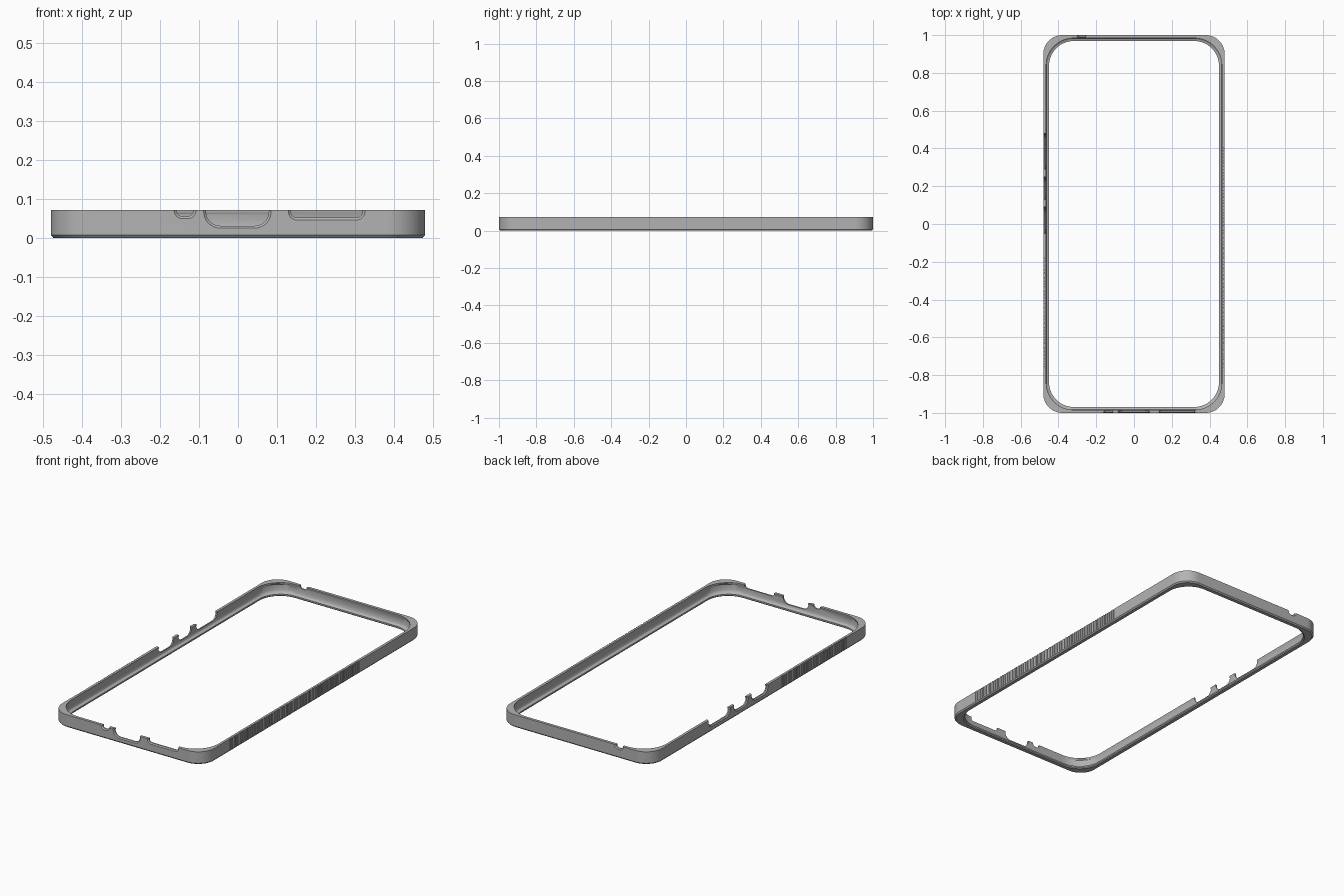
import bpy, bmesh, math, random
from mathutils import Vector

if "Cube" in bpy.data.objects:
    bpy.data.objects.remove(bpy.data.objects["Cube"])

random.seed(4)
H = 0.072  # frame height

grey = bpy.data.materials.new("mid grey")
grey.diffuse_color = (0.45, 0.45, 0.45, 1)
grey.use_nodes = True
grey.node_tree.nodes["Principled BSDF"].inputs["Base Color"].default_value = grey.diffuse_color


def make_object(name, bm):
    bmesh.ops.recalc_face_normals(bm, faces=bm.faces)
    me = bpy.data.meshes.new(name)
    bm.to_mesh(me)
    bm.free()
    me.materials.append(grey)
    ob = bpy.data.objects.new(name, me)
    bpy.context.collection.objects.link(ob)
    return ob


def rounded_ring(hx, hy, r, segs=14):
    pts = []
    for k, (sx, sy) in enumerate(((1, 1), (-1, 1), (-1, -1), (1, -1))):
        for i in range(segs + 1):
            a = math.radians(90) * (k + i / segs)
            pts.append((sx * (hx - r) + r * math.cos(a), sy * (hy - r) + r * math.sin(a)))
    return pts


# Frame: rounded rectangles (half width, half length, corner radius, z)
# lofted around the wall section
section = [
    (0.480, 1.000, 0.100, 0.007), (0.480, 1.000, 0.100, H),
    (0.465, 0.984, 0.145, H), (0.465, 0.984, 0.145, H - 0.006),
    (0.468, 0.987, 0.145, H - 0.012), (0.468, 0.987, 0.145, 0.028),
    (0.464, 0.983, 0.143, 0.019), (0.457, 0.976, 0.138, 0.014),
    (0.450, 0.969, 0.132, 0.013), (0.450, 0.969, 0.132, 0.005),
    (0.455, 0.974, 0.132, 0.000), (0.474, 0.994, 0.096, 0.000),
]
bm = bmesh.new()
rings = [[bm.verts.new((x, y, z)) for x, y in rounded_ring(hx, hy, r)] for hx, hy, r, z in section]
n = len(rings[0])
for a, b in zip(rings, rings[1:] + rings[:1]):
    for i in range(n):
        j = (i + 1) % n
        bm.faces.new((a[i], a[j], b[j], b[i]))
frame = make_object("bumper_frame", bm)

cut = bmesh.new()


def u_shape(u0, u1, z0, r, segs=8):
    """Open-top slot outline with two rounded lower corners."""
    pts = [(u0, 0.1)]
    for cu, start in ((u0 + r, 180), (u1 - r, 270)):
        for i in range(segs + 1):
            a = math.radians(start + 90 * i / segs)
            pts.append((cu + r * math.cos(a), z0 + r + r * math.sin(a)))
    return pts + [(u1, 0.1)]


def notch(origin, along, outward, u0, u1, z0, r):
    """Slot through the wall, flared at the outer face."""
    e = 0.006
    o, t, d = Vector(origin), Vector(along), Vector(outward)
    loops = []
    for depth, g in ((-0.04, e), (-0.005, e), (0.0, 0), (0.01, 0)):
        shape = u_shape(u0 + g, u1 - g, z0 + g, r - g)
        loops.append([cut.verts.new(o + t * u + d * depth + Vector((0, 0, z))) for u, z in shape])
    m = len(loops[0])
    for a, b in zip(loops, loops[1:]):
        for i in range(m):
            j = (i + 1) % m
            cut.faces.new((a[i], a[j], b[j], b[i]))
    cut.faces.new(loops[0])
    cut.faces.new(loops[-1])


# Port openings at the front, a small one at the back, buttons on the left
for u0, u1, z0, r in ((-0.164, -0.108, 0.049, 0.022), (-0.088, 0.085, 0.025, 0.042),
                      (0.129, 0.326, 0.046, 0.022)):
    notch((0, -1, 0), (1, 0, 0), (0, -1, 0), u0, u1, z0, r)
notch((0, 1, 0), (1, 0, 0), (0, 1, 0), -0.305, -0.25, 0.049, 0.022)
for u0, u1 in ((-0.055, 0.095), (0.125, 0.255), (0.285, 0.485)):
    notch((-0.48, 0, 0), (0, 1, 0), (-1, 0, 0), u0, u1, 0.026, 0.04)


# Grip grooves, irregularly spaced along both long sides
def grooves(side, y0, y1):
    y = y0
    while y < y1:
        w = random.choice((0.006, 0.008, 0.011))
        box = bmesh.ops.create_cube(cut, size=1)["verts"]
        for v in box:
            v.co = (side * 0.482 + v.co.x * 0.011, y + w / 2 + v.co.y * w, 0.055 + v.co.z * 0.09)
        y += w + random.choice((0.007, 0.008, 0.011, 0.016))


grooves(1, -0.76, 0.41)
grooves(-1, -0.76, -0.17)

# Cut the openings and grooves
cutter = make_object("opening_cutter", cut)
cutter.hide_render = True
mod = frame.modifiers.new("openings", "BOOLEAN")
mod.operation = "DIFFERENCE"
mod.solver = "EXACT"
mod.object = cutter
bpy.context.view_layer.objects.active = frame
frame.select_set(True)
cutter.select_set(False)
bpy.ops.object.modifier_apply(modifier=mod.name)
bpy.data.objects.remove(cutter)
bpy.ops.object.shade_smooth_by_angle(angle=math.radians(30))
